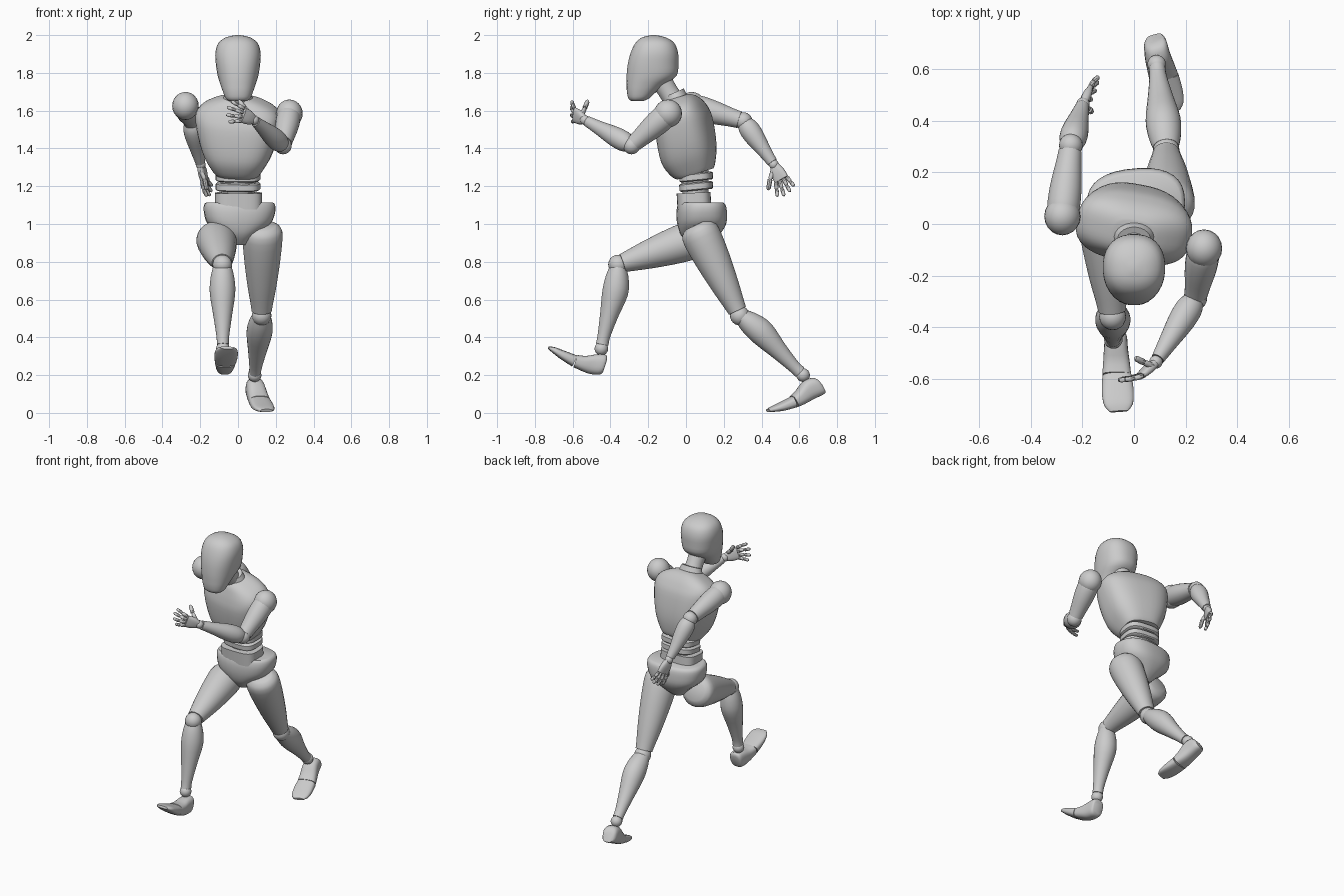
import bpy, bmesh, math
from mathutils import Vector as V


def shade(name, bm, angle=40):
    bmesh.ops.recalc_face_normals(bm, faces=bm.faces)
    me = bpy.data.meshes.new(name)
    bm.to_mesh(me)
    bm.free()
    ob = bpy.data.objects.new(name, me)
    bpy.context.collection.objects.link(ob)
    bpy.ops.object.select_all(action='DESELECT')
    ob.select_set(True)
    bpy.context.view_layer.objects.active = ob
    bpy.ops.object.shade_smooth_by_angle(angle=math.radians(angle))
    return ob


def refine(secs, k):
    """Catmull-Rom interpolation of (x, y, z, half width, half depth) sections."""
    out = []
    for i in range(len(secs) - 1):
        p0, p1, p2, p3 = (secs[max(i - 1, 0)], secs[i], secs[i + 1],
                          secs[min(i + 2, len(secs) - 1)])
        for j in range(k):
            t = j / k
            out.append([0.5 * (2*b + (c - a)*t + (2*a - 5*b + 4*c - d)*t*t
                               + (3*b - a - 3*c + d)*t**3)
                        for a, b, c, d in zip(p0, p1, p2, p3)])
    return out + [list(secs[-1])]


def loft(name, secs, side=(1, 0, 0), axis=None, power=2.0, n=24, k=3):
    secs = refine(secs, k)
    bm = bmesh.new()
    rings = []
    for i, s in enumerate(secs):
        a, b = secs[max(i - 1, 0)], secs[min(i + 1, len(secs) - 1)]
        t = V(axis).normalized() if axis else (V(b[:3]) - V(a[:3])).normalized()
        u = V(side) - t * V(side).dot(t)
        u.normalize()
        v = t.cross(u)
        ring = []
        for j in range(n):
            q = 2 * math.pi * (j + 0.5) / n
            c, d = math.cos(q), math.sin(q)
            c = math.copysign(abs(c) ** (2 / power), c)
            d = math.copysign(abs(d) ** (2 / power), d)
            ring.append(bm.verts.new(V(s[:3]) + u * c * s[3] + v * d * s[4]))
        rings.append(ring)
    for r, q in zip(rings, rings[1:]):
        for j in range(n):
            bm.faces.new((r[j], r[(j + 1) % n], q[(j + 1) % n], q[j]))
    bm.faces.new(rings[0])
    bm.faces.new(rings[-1])
    return shade(name, bm)


def limb(name, p0, p1, prof, n=24):
    """Loft along a bone; prof rows are (t, half width, half depth, depth offset)."""
    p0, p1 = V(p0), V(p1)
    ax = (p1 - p0).normalized()
    u = (V((1, 0, 0)) - ax * ax.x).normalized()
    v = ax.cross(u)
    secs = [(*(p0.lerp(p1, t) + v * o), a, b) for t, a, b, o in prof]
    return loft(name, secs, axis=ax, n=n)


def ball(name, c, r, scale=(1, 1, 1)):
    bm = bmesh.new()
    bmesh.ops.create_uvsphere(bm, u_segments=20, v_segments=12, radius=r)
    for w in bm.verts:
        w.co = V(c) + V([a * b for a, b in zip(w.co, scale)])
    return shade(name, bm)


THIGH = [(-.08, .07, .06, 0), (0, .105, .1, 0), (.25, .1, .098, 0), (.6, .08, .077, 0),
         (.85, .06, .057, 0), (.94, .054, .05, 0)]
CALF = [(.03, .05, .045, -.005), (.15, .063, .062, -.01), (.33, .068, .069, -.014),
        (.6, .05, .049, -.006), (.85, .034, .034, 0), (.95, .032, .034, 0)]
UPPER = [(-.05, .05, .05, 0), (.1, .063, .066, 0), (.4, .062, .063, 0),
         (.75, .05, .05, 0), (.92, .045, .045, 0)]
FORE = [(.03, .04, .04, 0), (.15, .052, .053, 0), (.35, .052, .053, 0),
        (.7, .037, .037, 0), (.95, .026, .028, 0)]

# Legs: hip, knee, ankle
legs = {"right": ((-.115, .045, .92), (-.083, -.36, .785), (-.08, -.448, .34)),
        "left": ((.13, .07, .96), (.125, .285, .515), (.088, .62, .2))}
for s, (hip, knee, ankle) in legs.items():
    limb(s + "_thigh", hip, knee, THIGH)
    ball(s + "_knee", knee, .052)
    limb(s + "_calf", knee, ankle, CALF)
    ball(s + "_ankle", ankle, .036)

# Feet: a heel part and a separate toe part
loft("right_foot", [(-.07, -.428, .25, .034, .035), (-.07, -.44, .255, .043, .055),
                    (-.07, -.49, .258, .047, .055), (-.068, -.54, .262, .052, .042),
                    (-.067, -.585, .274, .056, .034)], axis=(0, -.93, .3), power=2.8)
loft("right_toes", [(-.066, -.59, .275, .057, .032), (-.063, -.65, .305, .062, .025),
                    (-.06, -.70, .333, .056, .016), (-.058, -.727, .345, .035, .007)], power=2.8)
loft("left_foot", [(.08, .722, .132, .032, .03), (.083, .7, .14, .044, .05),
                   (.092, .65, .122, .05, .055), (.105, .605, .083, .054, .042),
                   (.115, .572, .06, .057, .033)], side=(1, .3, 0), axis=(.25, -.85, -.45), power=2.8)
loft("left_toes", [(.116, .57, .058, .058, .031), (.13, .51, .035, .06, .024),
                   (.142, .46, .02, .052, .015), (.15, .435, .012, .032, .008)],
     side=(1, .3, 0), power=2.8)

# Arms: shoulder, elbow, wrist
arms = {"right": ((-.278, .03, 1.625), (-.245, .305, 1.545), (-.198, .465, 1.315)),
        "left": ((.272, -.095, 1.585), (.238, -.288, 1.415), (.085, -.535, 1.55))}
for s, (sh, el, wr) in arms.items():
    ball(s + "_shoulder", sh, .074, (.95, 1, 1))
    limb(s + "_upper_arm", sh, el, UPPER)
    ball(s + "_elbow", el, .046)
    limb(s + "_forearm", el, wr, FORE)
    ball(s + "_wrist", wr, .026)


def hand(s, wrist, knuckle, spread, direction, curl, thumb):
    wrist, knuckle, curl = V(wrist), V(knuckle), V(curl)
    w, d = V(spread).normalized(), V(direction).normalized()
    m = wrist.lerp(knuckle, .5)
    loft(s + "_palm", [(*wrist, .022, .017), (*m, .038, .019), (*knuckle, .041, .013)],
         side=w, power=2.8, n=16)
    for i, (o, ln) in enumerate(((.034, .08), (.012, .092), (-.011, .086), (-.033, .068))):
        a = knuckle + w * o
        f = (d + w * o * 9).normalized()
        g = (f + curl).normalized()
        b = a + f * ln * .5
        for part, p, q, r in (("base", a, b, .0115), ("tip", b, b + g * ln * .5, .0105)):
            c = p.lerp(q, .85)
            loft(f"{s}_finger_{i + 1}_{part}", [(*p, r * .8, r * .8), (*p.lerp(q, .2), r, r),
                 (*c, r * .9, r * .9), (*q, r * .5, r * .5)], side=w, n=8, k=1)
    base, mid, tip = wrist.lerp(knuckle, .3) + w * .02, V(thumb[0]), V(thumb[1])
    for part, p, q in (("base", base, mid), ("tip", mid, tip)):
        loft(f"{s}_thumb_{part}", [(*p, .013, .013), (*p.lerp(q, .8), .012, .012),
             (*q, .006, .006)], side=w, n=8, k=1)


hand("left", (.085, -.535, 1.55), (.025, -.59, 1.578), (.25, 0, 1), (-.95, -.25, .2),
     (-.1, .12, .05), ((.035, -.535, 1.615), (.005, -.52, 1.655)))
hand("right", (-.198, .465, 1.315), (-.178, .505, 1.235), (-.3, -.85, -.4), (.25, .38, -.9),
     (.35, .0, 0), ((-.175, .445, 1.235), (-.165, .435, 1.18)))

# Pelvis, waist block and stomach slabs
loft("pelvis", [(0, .07, .89, .04, .05), (.002, .075, .94, .09, .1), (.005, .083, 1.0, .165, .128),
                (.008, .083, 1.06, .188, .132), (.008, .083, 1.1, .188, .125),
                (.008, .08, 1.115, .175, .112)], side=(1, .1, .05), axis=(0, 0, 1), power=2.5, n=32)
loft("waist", [(.003, .045, 1.08, .125, .09), (.003, .04, 1.165, .125, .09)], side=(1, 0, 0),
     axis=(0, -.05, 1), power=3.5, n=32, k=1)
for i, z in enumerate((1.178, 1.228)):
    loft(f"stomach_slab_{i + 1}", [(0, .057, z, .108, .08), (0, .055, z + .006, .117, .088),
         (0, .053, z + .036, .117, .088), (0, .051, z + .042, .108, .08)],
         side=(1, -.08, 0), axis=(0, -.1, 1), power=3.2, n=32, k=1)
loft("stomach_core", [(0, .055, 1.1, .085, .065), (0, .04, 1.35, .1, .08)], k=1)

# Chest, leaning forward and twisted with the leading shoulder
loft("chest", [(0, .05, 1.265, .115, .095), (0, .04, 1.285, .13, .115), (0, .02, 1.35, .17, .142),
               (0, .005, 1.43, .2, .15), (0, -.012, 1.53, .222, .145), (0, -.022, 1.585, .222, .128),
               (0, -.03, 1.625, .19, .108), (0, -.04, 1.655, .13, .085), (0, -.047, 1.67, .08, .06)],
     side=(1, -.19, -.06), axis=(0, -.3, .95), power=2.8, n=36)

# Neck and collar
loft("collar", [(0, -.05, 1.65, .085, .065), (0, -.062, 1.695, .065, .055)], axis=(0, -.4, .9), k=1)
loft("neck", [(0, -.055, 1.64, .06, .055), (0, -.1, 1.71, .053, .053), (0, -.15, 1.79, .06, .06)])

# Head with a tapered jaw
loft("head", [(0, -.258, 1.65, .045, .03), (0, -.25, 1.665, .065, .055), (0, -.235, 1.7, .08, .078),
              (0, -.215, 1.735, .092, .1), (0, -.182, 1.785, .108, .133), (0, -.174, 1.85, .118, .134),
              (0, -.167, 1.91, .12, .125), (0, -.165, 1.96, .103, .102), (0, -.17, 1.989, .062, .06),
              (0, -.172, 2.0, .012, .012)], axis=(0, 0, 1), power=2.3, n=32)
